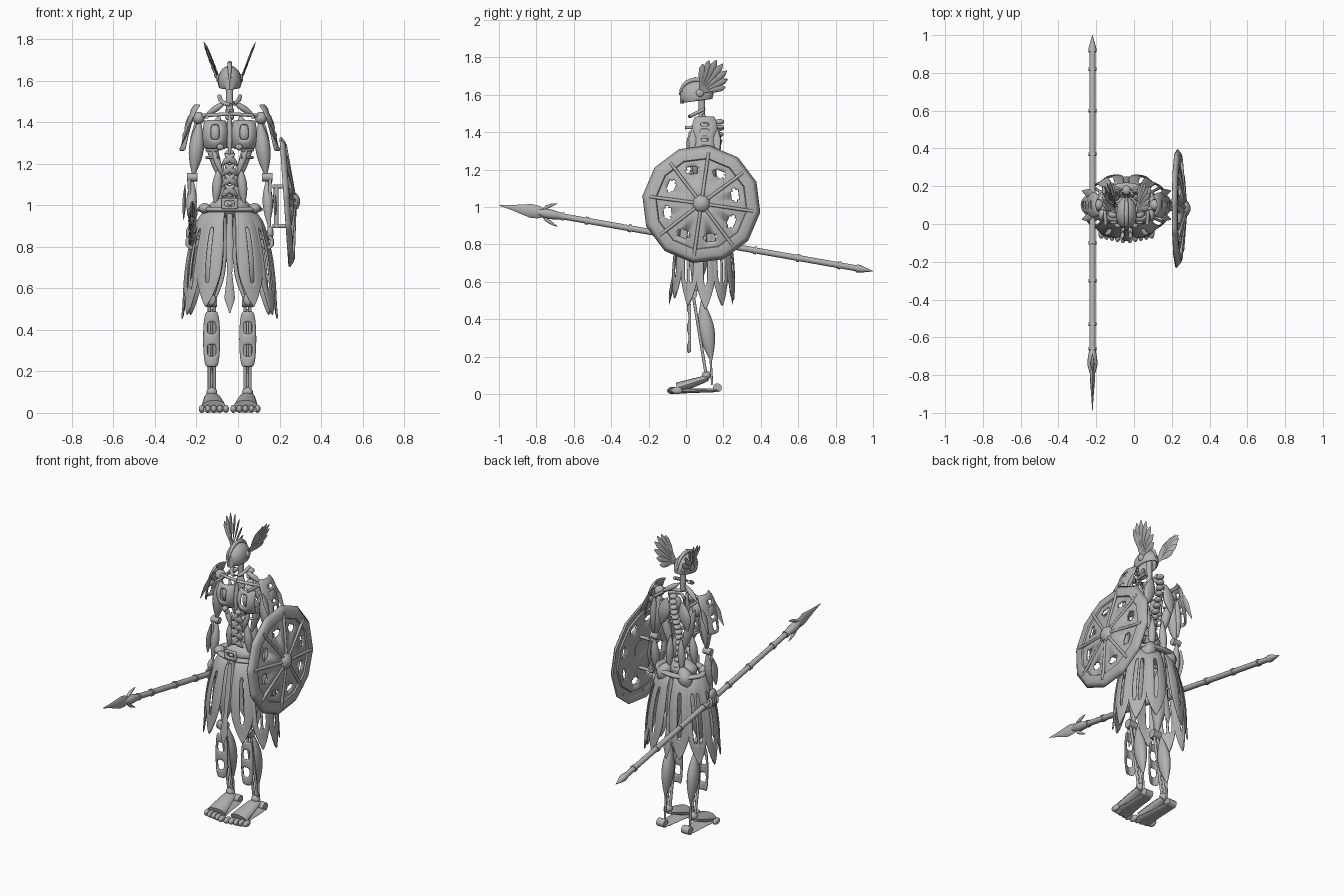
import bpy, bmesh, math
from math import sin, cos, pi, sqrt
from mathutils import Vector as V

cube = bpy.data.objects.get("Cube")
if cube:
    bpy.data.objects.remove(cube, do_unlink=True)

grey = bpy.data.materials.new("plain grey")
grey.use_nodes = True
grey.diffuse_color = (0.45, 0.45, 0.45, 1)
grey.node_tree.nodes["Principled BSDF"].inputs["Base Color"].default_value = grey.diffuse_color
MID = -0.04          # the figure stands a little right of the centre


def finish(name, bm, angle=50):
    bmesh.ops.recalc_face_normals(bm, faces=bm.faces)
    me = bpy.data.meshes.new(name)
    bm.to_mesh(me)
    bm.free()
    me.materials.append(grey)
    ob = bpy.data.objects.new(name, me)
    bpy.context.collection.objects.link(ob)
    bpy.context.view_layer.objects.active = ob
    ob.select_set(True)
    bpy.ops.object.shade_smooth_by_angle(angle=math.radians(angle))
    ob.select_set(False)
    return ob


def sweep(name, pts, radii, flat=1, thin=(1, 0, 0), n=12):
    """Rings of the given radii along a path, thinned by flat along one axis."""
    bm, rings, pts = bmesh.new(), [], [V(p) for p in pts]
    for i, (p, r) in enumerate(zip(pts, radii)):
        d = (pts[min(i + 1, len(pts) - 1)] - pts[max(i - 1, 0)]).normalized()
        a = V(thin) - d * d.dot(V(thin))
        if a.length < 0.1:
            a = V((0, 1, 0)) - d * d.y
        a.normalize()
        b = d.cross(a)
        rings.append([bm.verts.new(p + a * r * flat * cos(k * 2 * pi / n) + b * r * sin(k * 2 * pi / n))
                      for k in range(n)])
    for lo, hi in zip(rings, rings[1:]):
        for k in range(n):
            bm.faces.new((lo[k], lo[(k + 1) % n], hi[(k + 1) % n], hi[k]))
    bm.faces.new(rings[0])
    bm.faces.new(rings[-1])
    return finish(name, bm)


def bone(name, p, q, prof, **kw):
    p, q = V(p), V(q)
    return sweep(name, [p.lerp(q, t) for t, r in prof], [r for t, r in prof], **kw)


def rod(name, p, q, r, **kw):
    return bone(name, p, q, [(0, r), (1, r)], **kw)


def muscle(name, p, q, r, **kw):
    return bone(name, p, q, [(i / 10, r * (0.12 + 0.88 * sin(pi * i / 10))) for i in range(11)], **kw)


def ball(name, c, size):
    bm = bmesh.new()
    bmesh.ops.create_uvsphere(bm, u_segments=16, v_segments=10, radius=1)
    bmesh.ops.scale(bm, vec=V(size), verts=bm.verts)
    bmesh.ops.translate(bm, vec=V(c), verts=bm.verts)
    return finish(name, bm)


def patch(name, fn, nu, nv, hole, thick, subdiv=1):
    """Curved plate from fn(u, v), u in -1..1 and v in 0..1, with open cells."""
    bm = bmesh.new()
    g = [[bm.verts.new(fn(2 * i / nu - 1, j / nv)) for j in range(nv + 1)] for i in range(nu + 1)]
    for i in range(nu):
        for j in range(nv):
            if not hole(i, j):
                bm.faces.new((g[i][j], g[i + 1][j], g[i + 1][j + 1], g[i][j + 1]))
    bmesh.ops.remove_doubles(bm, verts=bm.verts, dist=0.0005)
    ob = finish(name, bm)
    sol = ob.modifiers.new("thickness", 'SOLIDIFY')
    sol.thickness, sol.offset = thick, 0
    if subdiv:
        ob.modifiers.new("rounding", 'SUBSURF').levels = subdiv
        ob.modifiers["rounding"].render_levels = subdiv
    return ob


# Head: helmet, crest, visor, jaw and neck
bm = bmesh.new()
bmesh.ops.create_uvsphere(bm, u_segments=20, v_segments=14, radius=1)
bmesh.ops.bisect_plane(bm, geom=bm.verts[:] + bm.edges[:] + bm.faces[:], plane_co=(0, 0, -0.4),
                       plane_no=(0, 0.15, -1), clear_outer=True)
bmesh.ops.scale(bm, vec=(0.057, 0.086, 0.075), verts=bm.verts)
bmesh.ops.translate(bm, vec=(MID, 0.058, 1.597), verts=bm.verts)
finish("helmet", bm).modifiers.new("thickness", 'SOLIDIFY').thickness = 0.01
sweep("helmet_crest", [(MID, 0.055 - 0.088 * cos(t * pi / 10), 1.6 + 0.082 * sin(t * pi / 10)) for t in range(11)],
      [0.004 + 0.008 * sin(t * pi / 10) for t in range(11)])
rod("crest_pin", (MID, 0.05, 1.66), (MID, 0.05, 1.695), 0.004)
rod("nose_guard", (MID, -0.022, 1.62), (MID, -0.022, 1.555), 0.02, flat=0.5, thin=(0, 1, 0), n=4)
sweep("jaw", [(MID + 0.05 * cos(t * pi / 8), 0.1 - 0.08 * sin(t * pi / 8), 1.525 - 0.04 * sin(t * pi / 8))
              for t in range(9)], [0.01] * 9)
rod("skull_base", (MID, 0.085, 1.46), (MID, 0.085, 1.6), 0.017)

# Torso: spine, abdomen, belt
for i in range(15):
    ball("vertebra", (MID, 0.15 - 0.03 * sin(i * 0.35), 0.98 + i * 0.034), (0.022, 0.025, 0.015))
for i in range(4):
    for s in (-1, 1):
        z = 1.04 + i * 0.05
        muscle("abdomen_strand", (MID + s * 0.04, 0.05, z), (MID - s * 0.025, 0.025, z + 0.06), 0.018)
sweep("belt", [(MID + 0.14 * cos(t * pi / 12), 0.1 + 0.1 * sin(t * pi / 12), 0.98) for t in range(25)],
      [0.02] * 25, flat=0.6, thin=(0, 0, 1))
ball("pelvis", (MID, 0.1, 0.99), (0.1, 0.07, 0.05))
patch("buckle", lambda u, v: (MID + 0.042 * u, -0.012, 0.98 + 0.055 * v), 4, 4,
      lambda i, j: i in (1, 2) and j in (1, 2), 0.02)
ball("buckle_stud", (MID, -0.01, 1.007), (0.014, 0.012, 0.012))
muscle("breastbone", (MID, 0.03, 1.23), (MID, 0.05, 1.46), 0.014)


def skirt_panel(name, deg, length, half, slots):
    a = math.radians(deg)
    tan = V((cos(a), 0.77 * sin(a), 0)).normalized()
    out = V((tan.y, -tan.x, 0))

    def fn(u, v):
        r = 0.115 + 0.065 * v ** 0.4 + 0.05 * v
        w = half * (0.6 + 0.4 * sin(pi * v)) * sqrt(min(1, (1 - v) / 0.3) + 0.004) * 1.1
        c = V((MID + sin(a) * r, 0.092 - cos(a) * r * 0.77, 0.97 - v * length))
        return c + tan * u * w + out * 0.022 * (1 - u * u) * sin(pi * min(1, v + 0.1))
    return patch(name, fn, 7, 12, lambda i, j: i in slots and 2 <= j <= 8, 0.01)


def leaf_fan(s):
    # Seven feathers spread backwards and outwards from the temple
    for k in range(7):
        t = math.radians(88 - k * 13)
        n = 0.15 + 0.05 * sin(pi * k / 6)
        tip = V((MID + s * (0.055 + 0.62 * (n * sin(t) * 0.6 + 0.01)), 0.085 + n * cos(t) * 0.85, 1.615 + n * sin(t)))
        root = V((MID + s * 0.052, 0.075, 1.61))
        bone("crest_feather", root, tip, [(0, 0.006), (0.35, 0.007), (0.6, 0.017), (0.85, 0.017), (1, 0.003)],
             flat=0.3, thin=(1, 0, -0.4), n=8)
    ball("feather_mount", (MID + s * 0.053, 0.075, 1.61), (0.012, 0.022, 0.022))


for s in (-1, 1):
    def P(x, y, z):
        return V((MID + s * x, y, z))
    leaf_fan(s)

    # Chest and back
    def chest(u, v):
        return P(0.07 + 0.06 * u * (0.85 + 0.15 * sin(pi * v)), 0.0 + 0.04 * u * u + 0.03 * (2 * v - 1) ** 2, 1.27 + 0.14 * v)
    patch("chest_plate", chest, 6, 6, lambda i, j: i in (2, 3) and j in (2, 3, 4), 0.018)
    ball("chest_core", P(0.07, 0.05, 1.345), (0.03, 0.03, 0.045))
    ball("chest_stud", P(0.045, -0.005, 1.28), (0.018, 0.018, 0.016))
    rod("collar_bone", P(0, 0.05, 1.44), P(0.15, 0.09, 1.43), 0.009)
    rod("shoulder_bar", P(0.11, -0.005, 1.425), P(0.12, 0.2, 1.43), 0.009)
    muscle("neck_muscle", P(0.015, 0.09, 1.5), P(0.12, 0.12, 1.43), 0.016)
    muscle("shoulder_blade", P(0.05, 0.17, 1.43), P(0.09, 0.17, 1.26), 0.038, flat=0.5, thin=(0, 1, 0))
    muscle("back_muscle", P(0.12, 0.14, 1.39), P(0.035, 0.14, 1.1), 0.026)
    muscle("lower_back_muscle", P(0.035, 0.155, 1.2), P(0.045, 0.16, 0.98), 0.022)
    for k in range(3):
        z = 1.3 - k * 0.035
        sweep("rib", [P(0.11 * sin(t * pi / 6), 0.09 + 0.06 * cos(t * pi / 6), z) for t in range(1, 6)], [0.007] * 5, n=8)
    muscle("flank_muscle", P(0.085, 0.05, 1.28), P(0.035, 0.05, 1.14), 0.016)
    muscle("waist_muscle", P(0.05, 0.07, 1.19), P(0.07, 0.07, 1.0), 0.024)
    muscle("hip_muscle", P(0.04, 0.16, 1.03), P(0.1, 0.17, 0.9), 0.045)
    ball("belt_pod", P(0.12, 0.05, 0.985), (0.03, 0.035, 0.025))

    # Shoulder pads, an upper plate over a longer lower one
    for name, top, drop, wide in (("shoulder_pad", 1.485, 0.12, 0.066), ("upper_arm_pad", 1.42, 0.16, 0.055)):
        def pad(u, v):
            z = top - drop * v
            x = 0.15 + 0.09 * sqrt(max(0, (1.49 - z) / 0.23)) - 0.025 * u * u
            return P(x, 0.1 + wide * u * (0.8 + 0.25 * sin(pi * v)), z)
        patch(name, pad, 6, 7, lambda i, j: 2 <= i <= 3 and j in (2, 4, 5), 0.012)
    for k in (-1, 1):
        bone("pad_fin", P(0.17, 0.1 + k * 0.05, 1.44), P(0.235, 0.1 + k * 0.075, 1.28),
             [(0, 0.012), (0.5, 0.024), (1, 0.003)], flat=0.3)

    # Arm
    ball("shoulder_joint", P(0.15, 0.1, 1.42), (0.03, 0.03, 0.03))
    muscle("upper_arm", P(0.145, 0.1, 1.41), P(0.175, 0.1, 1.14), 0.036)
    muscle("upper_arm_back", P(0.165, 0.13, 1.4), P(0.18, 0.12, 1.16), 0.022)
    rod("elbow", P(0.155, 0.1, 1.135), P(0.205, 0.1, 1.135), 0.02)
    muscle("forearm", P(0.18, 0.11, 1.13), P(0.187, 0.08, 0.9), 0.025)
    rod("forearm_bone", P(0.195, 0.09, 1.13), P(0.19, 0.08, 0.88), 0.008)
    muscle("forearm_guard", P(0.215, 0.1, 1.1), P(0.222, 0.08, 0.93), 0.03, flat=0.3)
    ball("palm", P(0.195, 0.075, 0.865), (0.016, 0.03, 0.035))
    for k in range(4):
        sweep("finger", [P(0.18 + 0.026 * cos(t), 0.045 + k * 0.019, 0.822 + 0.03 * sin(t))
                         for t in (1.2, 0.4, -0.4, -1.2, -2, -2.8, -3.6)], [0.009] * 7, thin=(0, 1, 0), n=8)

    # Skirt panels
    for deg, length, half, slots in ((30, 0.46, 0.062, (3,)), (63, 0.5, 0.056, (2, 4)), (94, 0.52, 0.054, (3,)),
                                     (125, 0.5, 0.056, (2, 4)), (156, 0.47, 0.06, (3,))):
        skirt_panel("skirt_panel", s * deg, length, half, slots)

    # Leg
    muscle("thigh", P(0.075, 0.1, 0.97), P(0.086, 0.05, 0.54), 0.05)
    rod("thigh_bone", P(0.08, 0.08, 0.95), P(0.088, 0.035, 0.53), 0.014)
    rod("knee", P(0.06, 0.035, 0.535), P(0.115, 0.035, 0.535), 0.026)
    ball("kneecap", P(0.088, 0.008, 0.545), (0.022, 0.012, 0.028))
    for dx in (-0.012, 0.012):
        rod("shin_bone", P(0.086 + dx, 0.04, 0.52), P(0.086 + dx, 0.108, 0.1), 0.008)
    muscle("calf", P(0.086, 0.085, 0.5), P(0.086, 0.135, 0.18), 0.043, flat=0.75)
    rod("heel_tendon", P(0.086, 0.13, 0.21), P(0.086, 0.14, 0.05), 0.006)

    def shin(u, v):
        return P(0.087 + 0.042 * u * (0.65 + 0.35 * sin(pi * v) ** 0.5), 0.01 + 0.016 * u * u, 0.49 - 0.27 * v)
    patch("shin_guard", shin, 4, 10, lambda i, j: i in (1, 2) and j in (2, 3, 6, 7), 0.012)

    # Foot
    ball("ankle", P(0.086, 0.108, 0.1), (0.026, 0.024, 0.024))
    bone("instep", P(0.086, 0.115, 0.085), P(0.076, -0.045, 0.033),
         [(0, 0.03), (0.15, 0.038), (0.6, 0.05), (1, 0.058)], flat=0.5, thin=(0, 0, 1))
    bone("sole", P(0.084, 0.18, 0.02), P(0.074, -0.07, 0.016),
         [(0, 0.025), (0.15, 0.038), (0.6, 0.045), (1, 0.06)], flat=0.26, thin=(0, 0, 1))
    rod("heel", P(0.06, 0.168, 0.034), P(0.11, 0.168, 0.034), 0.024)
    for k in range(5):
        ball("toe", P(0.018 + k * 0.029, -0.072 + 0.006 * k, 0.019), (0.015, 0.03, 0.019))

# Narrow strips at the front and back of the skirt
for y, tilt in ((-0.02, -0.07), (0.2, 0.05)):
    bone("skirt_strip", (MID, y, 0.96), (MID, y + tilt, 0.48),
         [(0, 0.012), (0.3, 0.018), (0.6, 0.012), (0.85, 0.026), (1, 0.002)], flat=0.4, thin=(0, 1, 0), n=8)

# Spear, from head at the front to spike at the back
HEAD, TAIL = V((-0.22, -1, 1.01)), V((-0.22, 1, 0.657))
bone("spear_shaft", HEAD, TAIL, [(0.12, 0.012), (0.15, 0.016), (0.955, 0.016)])
bone("spear_blade", HEAD, TAIL, [(0, 0.001), (0.04, 0.016), (0.085, 0.037), (0.105, 0.034), (0.13, 0.016), (0.15, 0.014)],
     flat=0.35, n=8)
bone("spear_socket", HEAD, TAIL, [(0.1, 0.012), (0.125, 0.026), (0.14, 0.026), (0.165, 0.018)])
bone("spear_spike", HEAD, TAIL, [(0.955, 0.021), (0.965, 0.021), (1, 0.001)])
for t in (0.17, 0.235, 0.35, 0.45, 0.57, 0.685, 0.8, 0.91):
    bone("spear_ring", HEAD, TAIL, [(t - 0.004, 0.021), (t + 0.004, 0.021)])
for s in (-1, 1):
    c = HEAD.lerp(TAIL, 0.115)
    sweep("spear_barb", [c + V((0, 0.02 * k + 0.004, s * (0.012 + 0.05 * (k / 4) ** 0.6) - 0.003 * k)) for k in range(5)],
          [0.006, 0.01, 0.009, 0.006, 0.001], n=8)

# Shield: twelve-sided rim, slotted dish, eight spokes, boss and grip
CEN, UP, OUT = V((0.237, 0.082, 1.016)), V((-0.07, 0, 1)).normalized(), V((1, 0, 0.07)).normalized()
RINGS = [(0.315, -0.012), (0.29, 0.008), (0.25, 0.008), (0.245, 0), (0.212, 0.006), (0.2, 0.009),
         (0.182, 0.012), (0.17, 0.014), (0.08, 0.026), (0.012, 0.03)]


def on_shield(t, r, h):
    return CEN + V((0, cos(t), 0)) * r + UP * sin(t) * r + OUT * h


def dish(u, v):
    r, h = RINGS[round(v * 9)]
    t = pi * (u + 1)
    facet = cos(pi / 12) / cos(t % (pi / 6) - pi / 12)
    return on_shield(t + math.radians(-8), r * facet, h)


def slot(i, j):
    edge = 0 if j == 5 else 1
    return j in (4, 5, 6) and 3 + edge <= i % 12 <= 8 - edge


patch("shield", dish, 96, 9, slot, 0.01, subdiv=0)
for k in range(8):
    t = math.radians(-8 + 45 * k)
    rod("shield_spoke", on_shield(t, 0.03, 0.034), on_shield(t, 0.28, 0.008), 0.009, n=8)
bone("shield_boss", CEN + OUT * 0.02, CEN + OUT * 0.062,
     [(0, 0.048), (0.4, 0.046), (0.75, 0.034), (1, 0.01)], n=16)
for z in (0.9, 1.09):
    rod("shield_bracket", (0.165, 0.08, z), (0.26, 0.08, z), 0.01)
rod("shield_grip", (0.185, 0.08, 0.89), (0.185, 0.08, 1.1), 0.011)
